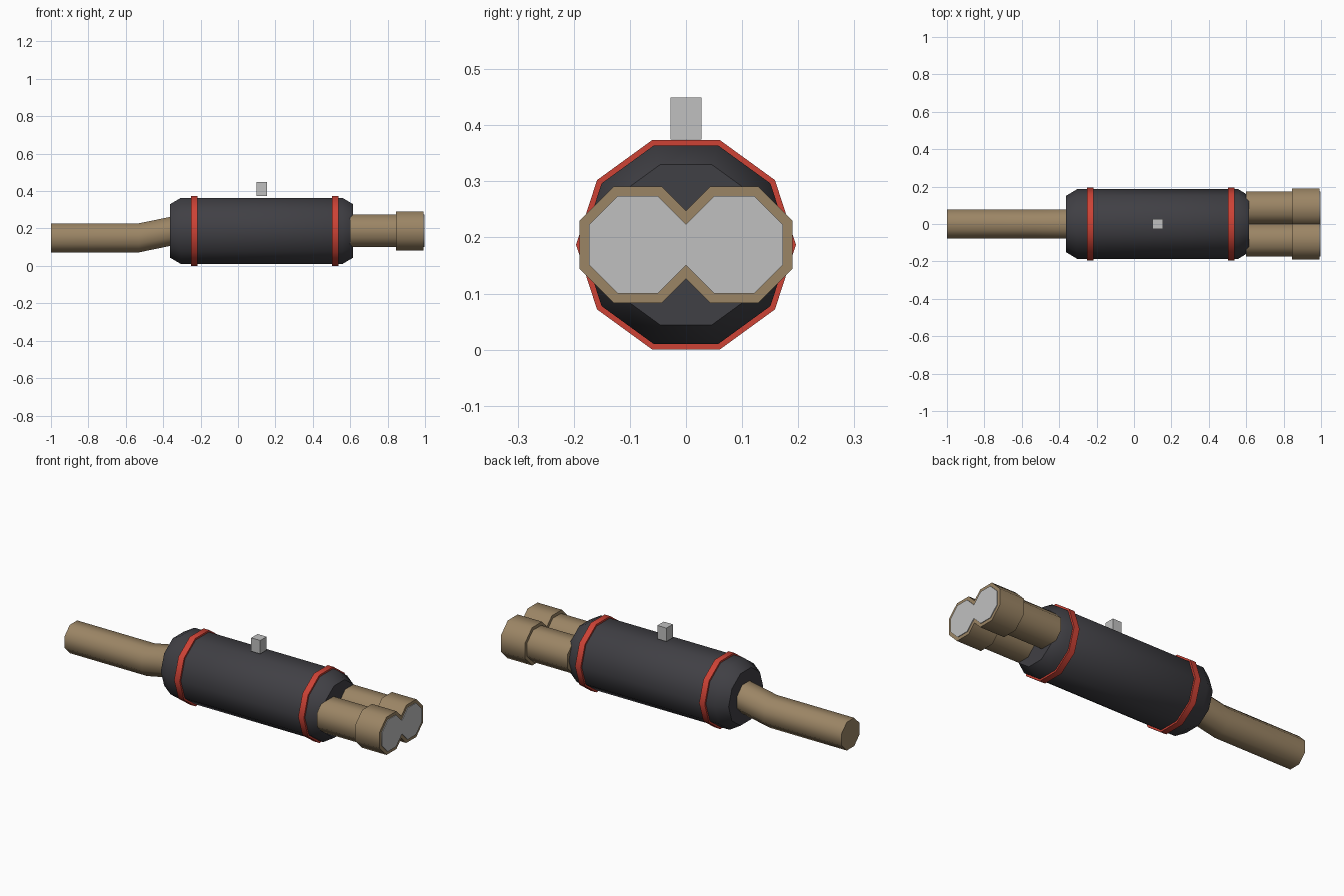
import bpy, bmesh, math

if "Cube" in bpy.data.objects:
    bpy.data.objects.remove(bpy.data.objects["Cube"], do_unlink=True)


def material(name, rgb):
    m = bpy.data.materials.new(name)
    m.use_nodes = True
    m.diffuse_color = (*rgb, 1)
    m.node_tree.nodes["Principled BSDF"].inputs["Base Color"].default_value = (*rgb, 1)
    return m


CHARCOAL = material("charcoal", (0.051, 0.05, 0.058))
RED = material("red", (0.61, 0.055, 0.036))
BRONZE = material("bronze", (0.33, 0.235, 0.13))
GREY = material("light grey", (0.53, 0.53, 0.53))
AXIS_Z = 0.187


def finish(name, bm, mat, smooth=True):
    bmesh.ops.recalc_face_normals(bm, faces=bm.faces)
    mesh = bpy.data.meshes.new(name)
    bm.to_mesh(mesh)
    bm.free()
    mesh.materials.append(mat)
    ob = bpy.data.objects.new(name, mesh)
    bpy.context.collection.objects.link(ob)
    if smooth:
        bpy.ops.object.select_all(action='DESELECT')
        ob.select_set(True)
        bpy.context.view_layer.objects.active = ob
        bpy.ops.object.shade_smooth_by_angle(angle=math.radians(50))
    return ob


def tube(name, stations, sides, mat, y=0, turn=0):
    """Closed loft along x; each station is (x, centre z, radius)."""
    bm = bmesh.new()
    rings = []
    for x, z, r in stations:
        angles = [math.tau * i / sides + turn for i in range(sides)]
        rings.append([bm.verts.new((x, y + r * math.cos(a), z + r * math.sin(a)))
                      for a in angles])
    for a, b in zip(rings, rings[1:]):
        for i in range(sides):
            j = (i + 1) % sides
            bm.faces.new((a[i], a[j], b[j], b[i]))
    bm.faces.new(rings[0])
    bm.faces.new(rings[-1])
    return finish(name, bm, mat)


def straight(name, x0, x1, r, sides, mat, **kw):
    return tube(name, [(x0, AXIS_Z, r), (x1, AXIS_Z, r)], sides, mat, **kw)


EIGHTH = math.pi / 8

# Ten-sided canister with chamfered ends
tube("canister", [(-0.364, AXIS_Z, 0.15), (-0.305, AXIS_Z, 0.186),
                  (0.558, AXIS_Z, 0.186), (0.616, AXIS_Z, 0.15)], 10, CHARCOAL)

# Clamp bands
for name, x in (("inlet_band", -0.234), ("outlet_band", 0.52)):
    straight(name, x - 0.017, x + 0.017, 0.196, 10, RED)

# Bent inlet pipe
tube("inlet_pipe", [(-1, 0.15, 0.084), (-0.53, 0.15, 0.084),
                    (-0.35, AXIS_Z, 0.084)], 8, BRONZE, turn=EIGHTH)

# Twin outlet pipes, wide tips and grey end plates
for side, y in (("left", 0.086), ("right", -0.086)):
    kw = dict(y=y, turn=EIGHTH)
    straight(side + "_outlet_pipe", 0.6, 0.9, 0.094, 8, BRONZE, **kw)
    straight(side + "_tip", 0.845, 0.993, 0.1125, 8, BRONZE, **kw)
    straight(side + "_end_plate", 0.992, 0.997, 0.094, 8, GREY, **kw)

# Mounting block above the canister
bm = bmesh.new()
bmesh.ops.create_cube(bm, size=1)
bmesh.ops.scale(bm, vec=(0.055, 0.055, 0.074), verts=bm.verts)
bmesh.ops.translate(bm, vec=(0.127, 0, 0.412), verts=bm.verts)
finish("mounting_block", bm, GREY, smooth=False)
